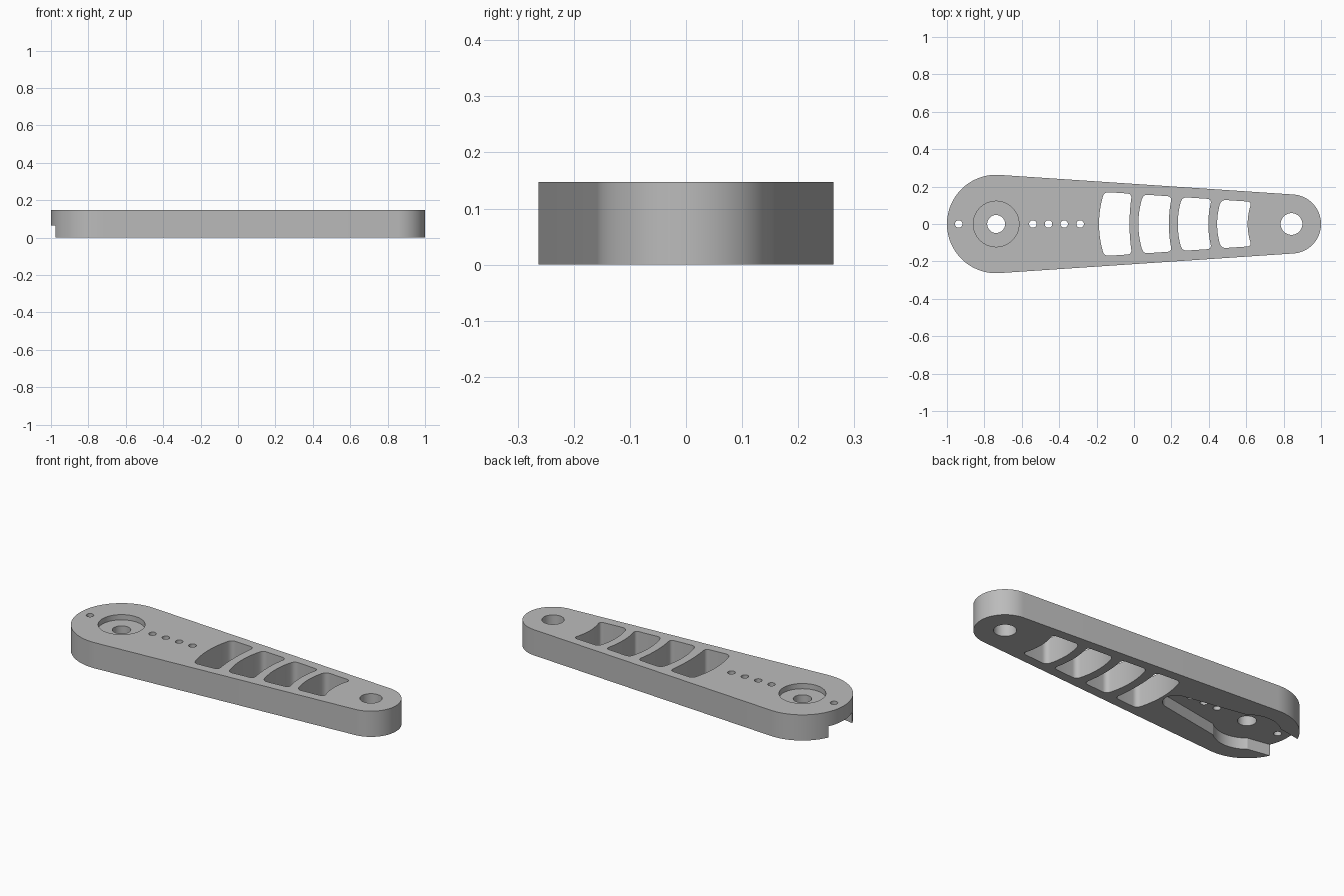
import bpy
import bmesh
from math import sin, cos, pi, asin, radians
from mathutils import Vector

cube = bpy.data.objects.get("Cube")
if cube:
    bpy.data.objects.remove(cube, do_unlink=True)

HEIGHT = 0.147
HUB_X, HUB_R = -0.737, 0.263
TIP_X, TIP_R = 0.842, 0.158
POCKET_TOP = 0.064

grey = bpy.data.materials.new("plain_grey")
grey.use_nodes = True
grey.diffuse_color = (0.5, 0.5, 0.5, 1)
grey.node_tree.nodes["Principled BSDF"].inputs["Base Color"].default_value = (0.5, 0.5, 0.5, 1)


def arc(cx, r, start, end, steps):
    """Points on an arc centred on the x axis."""
    return [(cx + r * cos(start + (end - start) * i / steps),
             r * sin(start + (end - start) * i / steps)) for i in range(steps + 1)]


def prism(name, points, low, high):
    """Extrude a closed counter-clockwise outline between two heights."""
    bm = bmesh.new()
    face = bm.faces.new([bm.verts.new((x, y, low)) for x, y in points])
    top = bmesh.ops.extrude_face_region(bm, geom=[face])["geom"]
    moved = [v for v in top if isinstance(v, bmesh.types.BMVert)]
    bmesh.ops.translate(bm, verts=moved, vec=(0, 0, high - low))
    bmesh.ops.recalc_face_normals(bm, faces=bm.faces)
    mesh = bpy.data.meshes.new(name)
    bm.to_mesh(mesh)
    bm.free()
    obj = bpy.data.objects.new(name, mesh)
    bpy.context.collection.objects.link(obj)
    mesh.materials.append(grey)
    return obj


def cut(target, points, low=-0.1, high=HEIGHT + 0.1):
    """Subtract an extruded outline from the target."""
    cutter = prism("cutter", points, low, high)
    cutter.hide_render = True
    mod = target.modifiers.new("cut", 'BOOLEAN')
    mod.operation = 'DIFFERENCE'
    mod.solver = 'EXACT'
    mod.object = cutter
    bpy.context.view_layer.objects.active = target
    bpy.ops.object.modifier_apply(modifier=mod.name)
    bpy.data.objects.remove(cutter, do_unlink=True)


def circle(x, r, steps=32):
    return arc(x, r, 0, 2 * pi, steps)[:-1]


def round_corners(points, corners, r):
    """Replace the listed corner points by short curved fillets."""
    result = []
    for i, p in enumerate(points):
        p = Vector(p)
        if i not in corners:
            result.append(tuple(p))
            continue
        a = p + (Vector(points[i - 1]) - p).normalized() * r
        b = p + (Vector(points[(i + 1) % len(points)]) - p).normalized() * r
        for k in range(7):
            t = k / 6
            result.append(tuple(a * (1 - t) ** 2 + p * 2 * t * (1 - t) + b * t * t))
    return result


# Tapered arm body: two round ends joined by tangent sides
tilt = pi / 2 - asin((HUB_R - TIP_R) / (TIP_X - HUB_X))
body = prism("lever_arm", arc(TIP_X, TIP_R, -tilt, tilt, 48)
             + arc(HUB_X, HUB_R, tilt, 2 * pi - tilt, 64), 0, HEIGHT)


def window(left, right, left_bow, right_bow):
    """Bowed opening whose ends follow the tapered sides."""
    def side(x):
        return 0.256 - 0.0667 * (x - HUB_X) - 0.046
    h_left, h_right = side(left + left_bow), side(right + right_bow)
    steps = [-1] + [-0.78 + 1.56 * i / 12 for i in range(13)] + [1]
    outline = [(right + right_bow * t * t, h_right * t) for t in steps]
    outline += [(left + left_bow * t * t, -h_left * t) for t in [-s for s in steps][::-1]]
    n = len(steps)
    return round_corners(outline, {0, n - 1, n, 2 * n - 1}, 0.026)


def ordered(points):
    """Reverse the last half of an outline if its sides cross."""
    n = len(points) // 2
    first, second = points[:n], points[n:]
    if second[0][1] < 0:
        second = second[::-1]
    return first + second


# Four weight-saving windows
for i in range(4):
    start = -0.187 + 0.2105 * i
    cut(body, ordered(window(start, start + 0.163, 0.028 - 0.002 * i, 0.013 + 0.003 * i)))

# Underside recess: round hub and double tapered slot, open at the big end
cut(body, circle(HUB_X, 0.172, 64), -0.1, POCKET_TOP)
slot = [(HUB_X - 0.32, -0.094), (HUB_X, -0.15)]
slot += arc(HUB_X + 0.463, 0.068, -1.4, 1.4, 24)
slot += [(HUB_X, 0.15), (HUB_X - 0.32, 0.094)]
cut(body, slot, -0.1, POCKET_TOP)

# Hub counterbore, pivot holes and small screw holes
cut(body, circle(HUB_X, 0.122, 64), HEIGHT - 0.03)
cut(body, circle(HUB_X, 0.048))
cut(body, circle(TIP_X, 0.058, 48))
for x in (-0.937, -0.541, -0.457, -0.373, -0.288):
    cut(body, circle(x, 0.02, 24))

# Smooth round walls, crisp rims
bpy.ops.object.select_all(action='DESELECT')
body.select_set(True)
bpy.context.view_layer.objects.active = body
bpy.ops.object.shade_smooth_by_angle(angle=radians(30))
